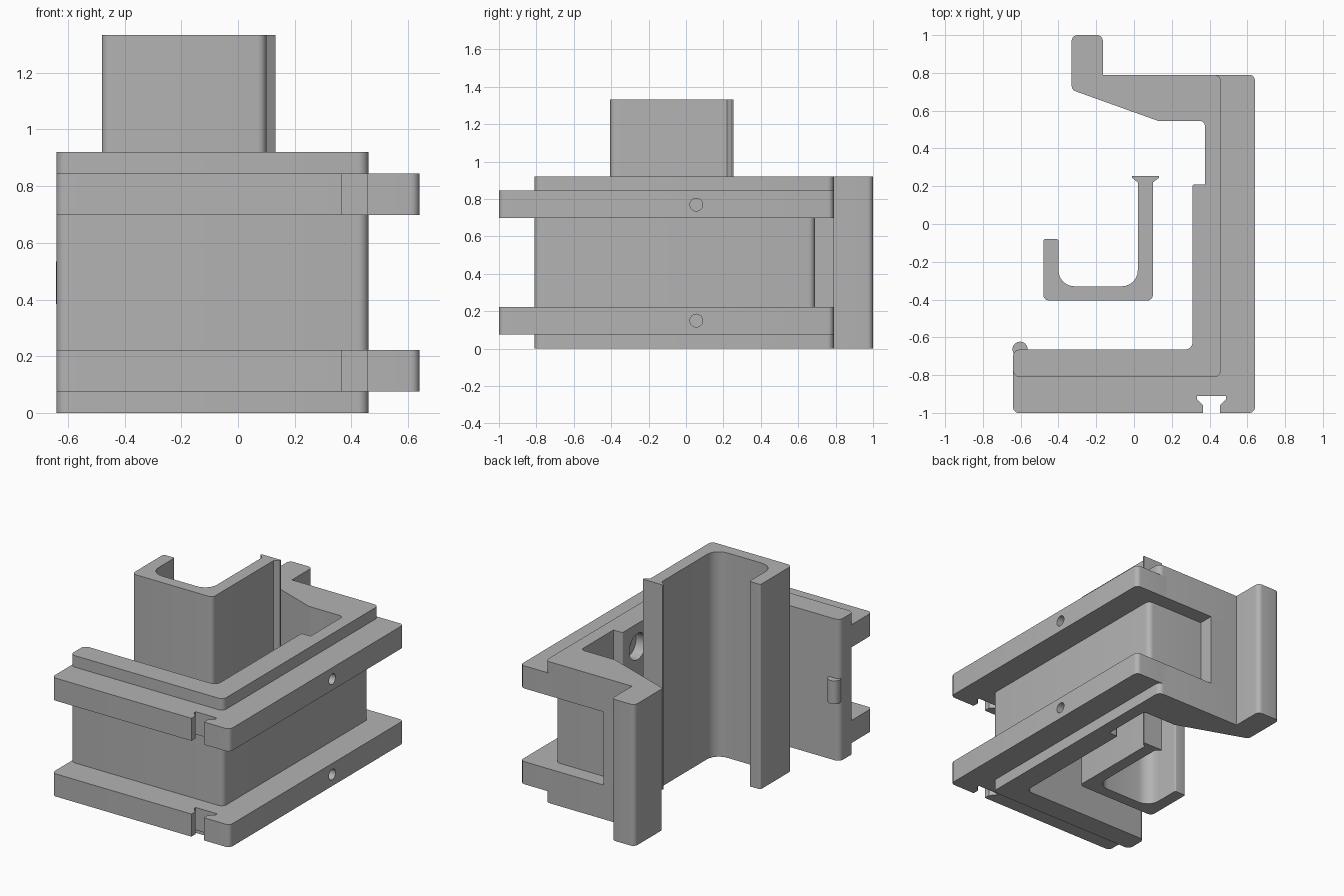
import bpy, bmesh, math
from mathutils import Vector, Matrix

if "Cube" in bpy.data.objects:
    bpy.data.objects.remove(bpy.data.objects["Cube"], do_unlink=True)

grey = bpy.data.materials.new("light_grey")
grey.use_nodes = True
COLOUR = (0.45, 0.45, 0.45, 1)
grey.diffuse_color = COLOUR
grey.node_tree.nodes["Principled BSDF"].inputs["Base Color"].default_value = COLOUR


def activate(ob):
    bpy.ops.object.select_all(action='DESELECT')
    ob.select_set(True)
    bpy.context.view_layer.objects.active = ob


def add_object(name, bm):
    bmesh.ops.recalc_face_normals(bm, faces=bm.faces)
    mesh = bpy.data.meshes.new(name)
    bm.to_mesh(mesh)
    bm.free()
    mesh.materials.append(grey)
    ob = bpy.data.objects.new(name, mesh)
    bpy.context.collection.objects.link(ob)
    return ob


def fillet(corners, steps=6):
    """Round each (x, y, radius) corner of a closed outline."""
    out = []
    for i, (x, y, r) in enumerate(corners):
        p = Vector((x, y))
        if r == 0:
            out.append(p)
            continue
        a = (Vector(corners[i - 1][:2]) - p).normalized()
        b = (Vector(corners[(i + 1) % len(corners)][:2]) - p).normalized()
        half = a.angle(b) / 2
        centre = p + (a + b).normalized() * r / math.sin(half)
        start = p + a * r / math.tan(half) - centre
        end = p + b * r / math.tan(half) - centre
        turn = math.atan2(start.x * end.y - start.y * end.x, start.dot(end))
        for k in range(steps + 1):
            out.append(centre + Matrix.Rotation(turn * k / steps, 2) @ start)
    return out


def extrude(name, corners, z0, z1):
    bm = bmesh.new()
    face = bm.faces.new([bm.verts.new((p.x, p.y, z0)) for p in fillet(corners)])
    top = bmesh.ops.extrude_face_region(bm, geom=[face], use_keep_orig=True)
    verts = [v for v in top["geom"] if isinstance(v, bmesh.types.BMVert)]
    bmesh.ops.translate(bm, verts=verts, vec=(0, 0, z1 - z0))
    return add_object(name, bm)


def cylinder(name, radius, length, matrix, segments=32):
    bm = bmesh.new()
    bmesh.ops.create_cone(bm, cap_ends=True, segments=segments, radius1=radius,
                          radius2=radius, depth=length, matrix=matrix)
    return add_object(name, bm)


def cut(target, cutter):
    mod = target.modifiers.new("hole", 'BOOLEAN')
    mod.operation, mod.solver, mod.object = 'DIFFERENCE', 'EXACT', cutter
    activate(target)
    bpy.ops.object.modifier_apply(modifier=mod.name)


# Body wall outline: front wall, side wall and rear hook
R = 0.035
front_end = [(-0.64, -0.665, R), (-0.64, -0.81, R), (0.46, -0.81, R)]
plain_corner = [(0.46, 0.79, R)]
recessed_corner = [(0.46, 0.69, R), (0.04, 0.69, 0), (0.04, 0.79, 0)]
hook = [(-0.165, 0.79, 0), (-0.165, 1, 0.03), (-0.33, 1, 0.03), (-0.33, 0.71, 0.03),
        (0.13, 0.545, 0.04), (0.375, 0.545, 0.025), (0.375, 0.21, 0), (0.31, 0.21, 0.01),
        (0.31, -0.665, 0.04)]

LOW, HIGH, TOP = 0.222, 0.698, 0.92
body = [
    extrude("body_lower", front_end + plain_corner + hook, 0, LOW),
    extrude("body_middle", front_end + recessed_corner + hook, LOW, HIGH),
    extrude("body_upper", front_end + plain_corner + hook, HIGH, TOP),
]

# Rails with a dovetail slot in the front edge
SLOT_X = 0.41
half_slot = [(0.045, -1), (0.045, -0.96), (0.077, -0.928), (0.077, -0.91)]
slot = [(SLOT_X - w, y, 0) for w, y in half_slot]
slot += [(SLOT_X + w, y, 0) for w, y in reversed(half_slot)]
rail = [(-0.64, -1, 0.03)] + slot + [(0.64, -1, 0.03), (0.64, 0.79, 0.03),
        (0.4, 0.79, 0), (0.4, -0.76, 0), (-0.64, -0.76, 0)]
rails = [extrude("lower_rail", rail, 0.075, LOW),
         extrude("upper_rail", rail, HIGH, 0.845)]

# Screw holes through the rails, counterbored on the inner wall
for z in (0.15, 0.77):
    for radius, x, length in ((0.034, 0.5, 0.6), (0.085, 0.31, 0.14)):
        place = Matrix.Translation((x, 0.055, z)) @ Matrix.Rotation(math.pi / 2, 4, 'Y')
        cutter = cylinder("hole_cutter", radius, length, place)
        cutter.hide_render = True
        for ob in body + rails:
            cut(ob, cutter)
        bpy.data.objects.remove(cutter, do_unlink=True)

# Small detent bump on the front wall
bump = cylinder("detent_bump", 0.04, 0.15, Matrix.Translation((-0.603, -0.663, 0.46)))

# Tall inner channel with a flared lip
channel = extrude("inner_channel", [
    (-0.48, -0.08, 0.01), (-0.48, -0.405, 0.03), (0.1, -0.405, 0.03), (0.1, 0.22, 0),
    (0.132, 0.245, 0), (0.132, 0.255, 0), (-0.01, 0.255, 0), (-0.01, 0.245, 0),
    (0.02, 0.22, 0), (0.02, -0.33, 0.085), (-0.4, -0.33, 0.085), (-0.4, -0.08, 0.01),
], 0, 1.333)

for ob in body + rails + [bump, channel]:
    activate(ob)
    bpy.ops.object.shade_smooth_by_angle(angle=math.radians(30))
